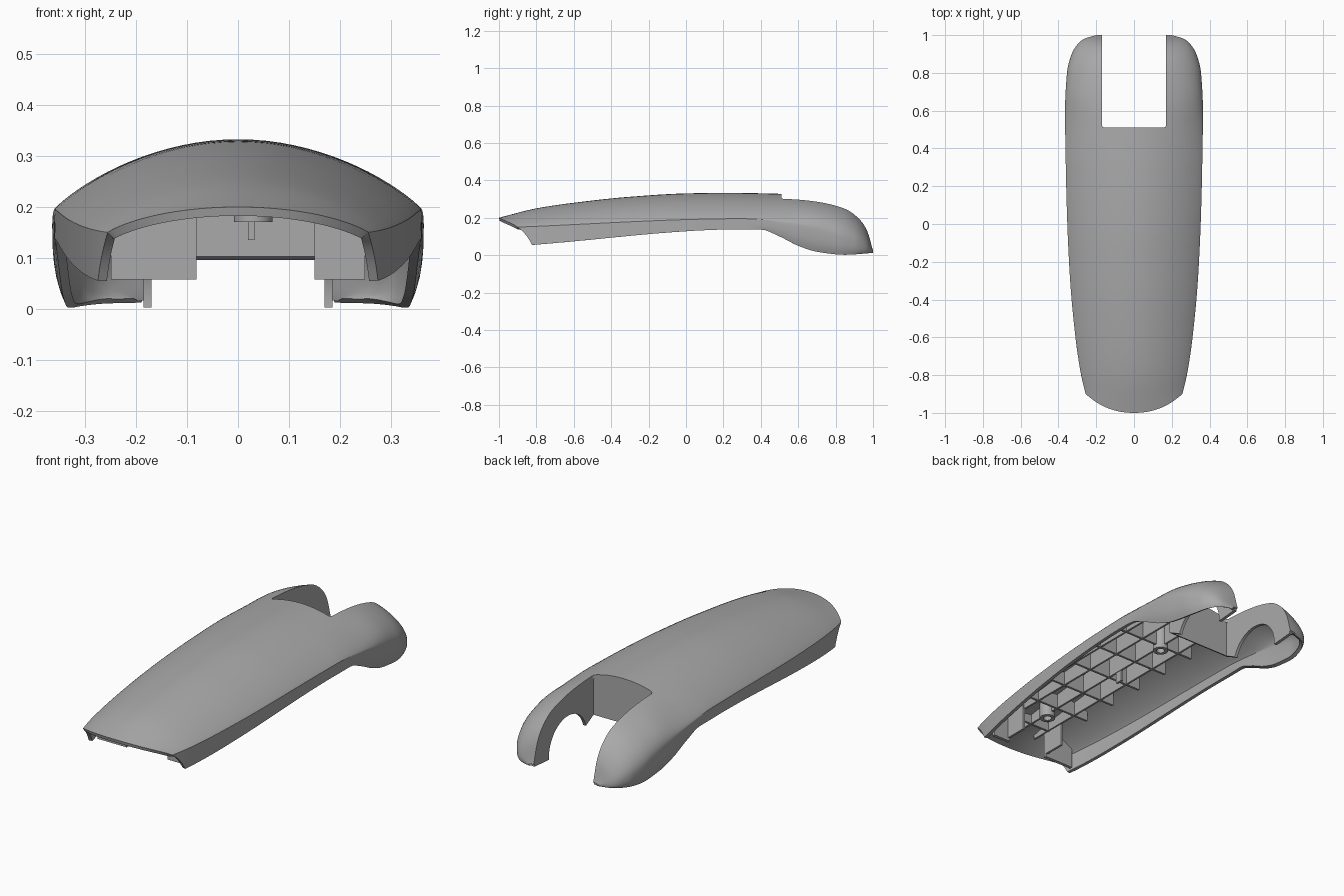
import bpy, bmesh, math
from mathutils import Matrix, Vector

cube = bpy.data.objects.get("Cube")
if cube:
    bpy.data.objects.remove(cube)

grey = bpy.data.materials.new("matte grey")
grey.use_nodes = True
colour = (0.4, 0.4, 0.4, 1)
grey.diffuse_color = colour
grey.node_tree.nodes["Principled BSDF"].inputs["Base Color"].default_value = colour

# Profiles along the length: (y, value)
HALF_WIDTH = [(-1, .235), (-.9, .256), (-.8, .28), (-.6, .31), (-.3, .338), (0, .353), (.3, .361),
              (.6, .365), (.8, .355), (.9, .33), (.95, .3), (.98, .265), (1, .2)]
TOP = [(-1, .2), (-.8, .25), (-.6, .28), (-.3, .312), (0, .33), (.2, .333), (.5, .328), (.7, .307),
       (.85, .272), (.93, .215), (.97, .15), (1, .03)]
CREASE = [(-1, .146), (-.9, .15), (.3, .195), (.5, .18), (.7, .14), (.9, .07), (1, .02)]
BOTTOM = [(-.82, .055), (.3, .138), (.4, .137), (.5, .1), (.6, .05), (.7, .018), (.85, .002), (1, .012)]
ROUND = [(-1, .9), (.2, .9), (.5, .8), (.7, .55), (1, .5)]
TUCK = [(-1, 0), (.3, 0), (.7, .02), (1, .01)]
FRONT_CUT = [(.05, -.82), (.1, -.85), (.15, -.9), (.2, -1)]


def curve(keys, x):
    """Smooth interpolation through the keys."""
    if x <= keys[0][0]:
        return keys[0][1]
    if x >= keys[-1][0]:
        return keys[-1][1]
    i = next(k for k in range(len(keys) - 1) if x <= keys[k + 1][0])

    def slope(k):
        if k == 0 or k == len(keys) - 1:
            a, b = (0, 1) if k == 0 else (-2, -1)
            return (keys[b][1] - keys[a][1]) / (keys[b][0] - keys[a][0])
        left = (keys[k][1] - keys[k - 1][1]) / (keys[k][0] - keys[k - 1][0])
        right = (keys[k + 1][1] - keys[k][1]) / (keys[k + 1][0] - keys[k][0])
        return 0 if left * right <= 0 else 2 * left * right / (left + right)

    (x0, v0), (x1, v1) = keys[i], keys[i + 1]
    h = x1 - x0
    t = (x - x0) / h
    return (v0 * (1 + 2 * t) * (1 - t) ** 2 + v1 * t * t * (3 - 2 * t)
            + h * t * (1 - t) * (slope(i) * (1 - t) - slope(i + 1) * t))


SIDE, ARC, ROWS = 6, 40, 80


def section_point(col, y, inset):
    """Point of the cross-section: left wall, arched top, right wall."""
    w = curve(HALF_WIDTH, y) - inset
    top, crease = curve(TOP, y) - inset, curve(CREASE, y) - inset / 2
    low = min(curve(BOTTOM, y), crease - .004)
    top = max(top, crease + .004)
    if SIDE <= col <= SIDE + ARC:
        a = math.pi * (col - SIDE) / ARC
        z = crease + (top - crease) * max(math.sin(a), 0) ** (2 * curve(ROUND, y))
        return Vector((w * math.cos(a), y, z))
    sign = 1 if col < SIDE else -1
    s = (SIDE - col) / SIDE if col < SIDE else (col - SIDE - ARC) / SIDE
    return Vector((sign * (w - curve(TUCK, y) * s ** 3), y, crease + (low - crease) * s))


def finish(name, bm):
    mesh = bpy.data.meshes.new(name)
    bm.to_mesh(mesh)
    bm.free()
    mesh.materials.append(grey)
    ob = bpy.data.objects.new(name, mesh)
    bpy.context.collection.objects.link(ob)
    return ob


def loft(name, inset=0, closed=False):
    bm = bmesh.new()
    cols = SIDE * 2 + ARC + 1
    grid = []
    for c in range(cols):
        start = -.9
        for _ in range(15):
            start = curve(FRONT_CUT, section_point(c, start, inset).z)
        line = []
        for r in range(ROWS + 1):
            t = 1 - (1 - r / ROWS) ** 1.6
            y = start + (1 - inset - start) * t
            line.append(bm.verts.new(section_point(c, y, inset)))
        grid.append(line)
    for c in range(cols if closed else cols - 1):
        a, b = grid[c], grid[(c + 1) % cols]
        for r in range(ROWS):
            bm.faces.new((a[r], a[r + 1], b[r + 1], b[r]))
    if closed:
        for r in (0, ROWS):
            bm.faces.new([line[r] for line in grid])
        bmesh.ops.recalc_face_normals(bm, faces=bm.faces)
    return finish(name, bm)


def box(name, x, y, z, corner=0):
    bm = bmesh.new()
    size = Vector((x[1] - x[0], y[1] - y[0], z[1] - z[0]))
    centre = Vector((sum(x), sum(y), sum(z))) / 2
    bmesh.ops.create_cube(bm, size=1, matrix=Matrix.Translation(centre) @ Matrix.Diagonal((*size, 1)))
    if corner:
        upright = [e for e in bm.edges if abs(e.verts[0].co.z - e.verts[1].co.z) > .01]
        bmesh.ops.bevel(bm, geom=upright, offset=corner, segments=4, affect='EDGES', profile=.5)
    return finish(name, bm)


def cylinder(name, centre, radius, depth, axis='Z'):
    bm = bmesh.new()
    turn = Matrix.Rotation(math.pi / 2, 4, 'Y') if axis == 'X' else Matrix()
    bmesh.ops.create_cone(bm, cap_ends=True, segments=48, radius1=radius, radius2=radius,
                          depth=depth, matrix=Matrix.Translation(centre) @ turn)
    return finish(name, bm)


def boolean(ob, other, operation):
    mod = ob.modifiers.new(operation.lower(), 'BOOLEAN')
    mod.operation, mod.solver, mod.object = operation, 'EXACT', other


parts, helpers = [], []

# Outer shell with the open slot at the back
shell = loft("outer_shell")
solid = shell.modifiers.new("thickness", 'SOLIDIFY')
solid.thickness, solid.offset = .018, -1
slot = box("slot_cutter", (-.17, .17), (.51, 1.3), (-.2, .6), .015)
boolean(shell, slot, 'DIFFERENCE')
parts.append(shell)

# Filled shape that trims the inner parts to the skin
trim = loft("trim_helper", .008, True)
arch = cylinder("arch_cutter", (0, .72, .015), .155, 1, 'X')
helpers += [slot, trim, arch]


def inner(name, x, y, z):
    ob = box(name, x, y, z)
    boolean(ob, trim, 'INTERSECT')
    parts.append(ob)
    return ob


# Slot walls
inner("slot_front_wall", (-.185, .185), (.495, .51), (.085, .5))
for side, x in (("left", (.17, .186)), ("right", (-.186, -.17))):
    wall = inner(side + "_slot_wall", x, (.5, 1.1), (-.1, .5))
    boolean(wall, arch, 'DIFFERENCE')

# Stiffening ribs under the top
for i in range(6):
    y = -.76 + .2 * i
    inner(f"cross_rib_{i + 1}", (-.16, .345), (y, y + .012), (.19, .5))
for i, x in enumerate((-.085, .025, .145, .25)):
    inner(f"long_rib_{i + 1}", (x, x + .01), (-.86, .5), (.192, .5))

# Deep panels beside the front opening
inner("right_front_panel", (-.25, -.082), (-.79, -.775), (.055, .4))
inner("right_panel_return", (-.094, -.082), (-.78, -.66), (.075, .4))
inner("left_front_panel", (.15, .25), (-.79, -.775), (.055, .4))
inner("left_panel_return", (.15, .162), (-.78, -.66), (.075, .4))

# Screw bosses
for name, y in (("front_boss", -.63), ("back_boss", .24)):
    boss = cylinder(name, (.03, y, .235), .038, .13)
    bore = cylinder(name + "_bore", (.03, y, .2), .02, .12)
    boolean(boss, bore, 'DIFFERENCE')
    boolean(boss, trim, 'INTERSECT')
    parts.append(boss)
    helpers.append(bore)
inner("locating_pin", (.02, .032), (-.1, -.06), (.135, .5))

# Apply the cuts, drop the helpers, smooth the curved faces
bpy.ops.object.select_all(action='DESELECT')
for ob in parts:
    ob.select_set(True)
bpy.context.view_layer.objects.active = shell
bpy.ops.object.convert(target='MESH')
bpy.ops.object.shade_smooth_by_angle(angle=math.radians(25))
for ob in helpers:
    bpy.data.objects.remove(ob)
